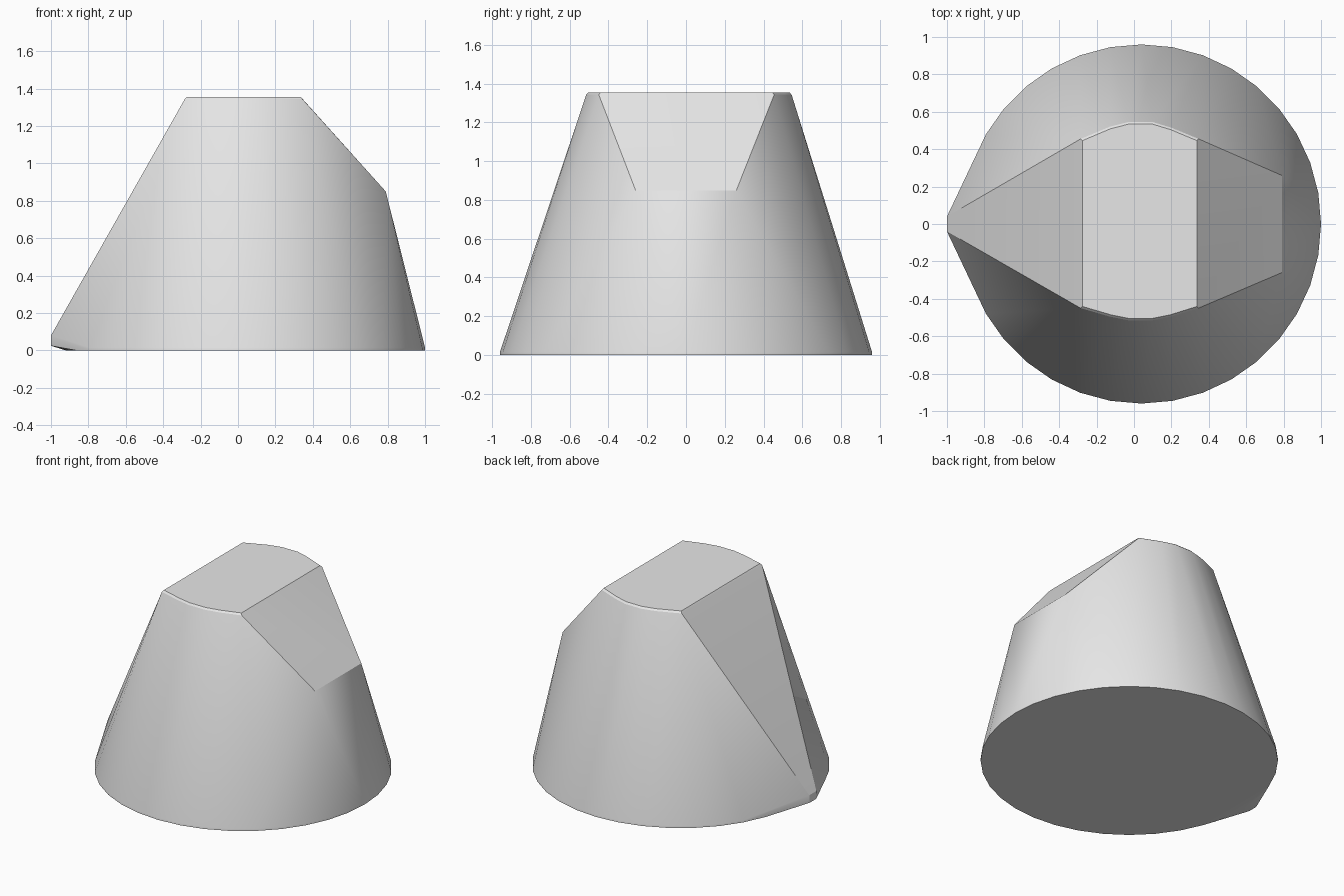
import bpy
import bmesh
from math import cos, sin, pi, radians

cube = bpy.data.objects.get("Cube")
if cube:
    bpy.data.objects.remove(cube, do_unlink=True)

# Single grey material
grey = bpy.data.materials.new("light_grey")
grey.use_nodes = True
colour = (0.8, 0.8, 0.8, 1)
grey.diffuse_color = colour
grey.node_tree.nodes["Principled BSDF"].inputs["Base Color"].default_value = colour

HEIGHT = 1.355
CENTRE = 0.04
points = []

# Round base with a thin upright rim
SIDES = 36
for i in range(SIDES):
    a = 2 * pi * i / SIDES
    for z in (0, 0.015):
        points.append((CENTRE + 0.96 * cos(a), 0.96 * sin(a), z))

# Flat top with bowed front and back and a softened edge
top = [(-0.285, 0.455), (-0.13, 0.52), (-0.03, 0.545), (0.1, 0.545), (0.2, 0.515), (0.345, 0.455),
       (0.345, -0.45), (0.2, -0.495), (0.1, -0.515), (-0.03, -0.515), (-0.13, -0.495), (-0.285, -0.45)]
for x, y in top:
    points.append((x, y, HEIGHT - 0.012))
    points.append((CENTRE + (x - CENTRE) * 0.97, y * 0.98, HEIGHT))

# Mirrored corners of the sloped cut on one side and the pointed tip on the other
for side in (-1, 1):
    points.append((0.79, 0.26 * side, 0.85))
    points.append((-1, 0.04 * side, 0.08))
    points.append((-1, 0.035 * side, 0.025))

# Skin the points as one closed convex body
bm = bmesh.new()
for p in points:
    bm.verts.new(p)
hull = bmesh.ops.convex_hull(bm, input=bm.verts[:])
spare = {g for g in hull["geom_interior"] + hull["geom_unused"]
         if isinstance(g, bmesh.types.BMVert)}
bmesh.ops.delete(bm, geom=list(spare), context="VERTS")
bmesh.ops.dissolve_limit(bm, angle_limit=radians(0.5), verts=bm.verts[:], edges=bm.edges[:])
bmesh.ops.recalc_face_normals(bm, faces=bm.faces[:])

mesh = bpy.data.meshes.new("tapered_body")
bm.to_mesh(mesh)
bm.free()
mesh.materials.append(grey)
body = bpy.data.objects.new("tapered_body", mesh)
bpy.context.collection.objects.link(body)

# Smooth the curved wall while keeping the cut edges crisp
bpy.ops.object.select_all(action="DESELECT")
body.select_set(True)
bpy.context.view_layer.objects.active = body
bpy.ops.object.shade_smooth_by_angle(angle=radians(22))
